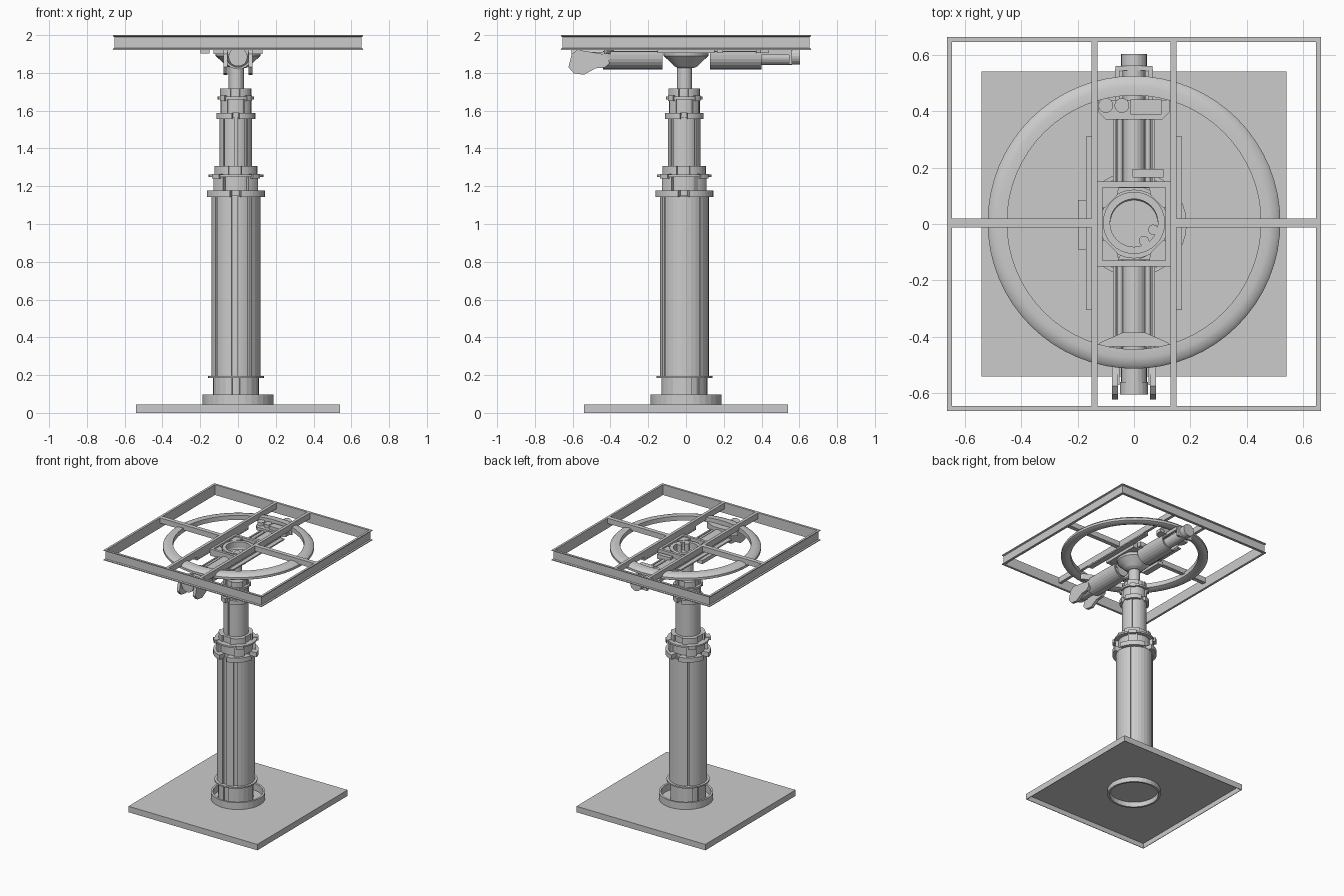
import bpy, bmesh
from math import sin, cos, pi, radians

if "Cube" in bpy.data.objects:
    bpy.data.objects.remove(bpy.data.objects["Cube"])

CX, CY = -0.011, -0.009   # column axis


def make(name, verts, faces, angle=None):
    me = bpy.data.meshes.new(name)
    me.from_pydata(verts, [], faces)
    bm = bmesh.new()
    bm.from_mesh(me)
    bmesh.ops.recalc_face_normals(bm, faces=bm.faces)
    bm.to_mesh(me)
    bm.free()
    ob = bpy.data.objects.new(name, me)
    bpy.context.collection.objects.link(ob)
    if angle:
        bpy.context.view_layer.objects.active = ob
        ob.select_set(True)
        bpy.ops.object.shade_smooth_by_angle(angle=radians(angle))
        ob.select_set(False)
    return ob


def box(name, x0, x1, y0, y1, z0, z1):
    v = [(x, y, z) for x in (x0, x1) for y in (y0, y1) for z in (z0, z1)]
    f = [(0, 1, 3, 2), (4, 5, 7, 6), (0, 1, 5, 4), (2, 3, 7, 6), (0, 2, 6, 4), (1, 3, 7, 5)]
    return make(name, v, f)


def lathe(name, prof, cx=0, cy=0, n=32, closed=False, angle=None):
    """Spin (radius, z) points; open profiles get end caps."""
    m = len(prof)
    v = [(cx + r * cos(2 * pi * i / n), cy + r * sin(2 * pi * i / n), z)
         for i in range(n) for r, z in prof]
    f = [(i * m + j, i * m + (j + 1) % m, (i + 1) % n * m + (j + 1) % m, (i + 1) % n * m + j)
         for i in range(n) for j in range(m if closed else m - 1)]
    if not closed:
        f += [tuple(i * m for i in range(n)), tuple(i * m + m - 1 for i in range(n))]
    return make(name, v, f, angle)


def square_sweep(name, prof):
    """Mitred square frame from a (half size, z) section."""
    m = len(prof)
    v = [(sx * r, sy * r, z) for sx, sy in ((1, 1), (-1, 1), (-1, -1), (1, -1)) for r, z in prof]
    return make(name, v, [(i * m + j, i * m + (j + 1) % m, (i + 1) % 4 * m + (j + 1) % m, (i + 1) % 4 * m + j)
                          for i in range(4) for j in range(m)])


def prism(name, pts, a, b, axis):
    """Extrude an outline from a to b along x, y or z."""
    put = {'x': lambda p, t: (t, p[0], p[1]), 'y': lambda p, t: (p[0], t, p[1]),
           'z': lambda p, t: (p[0], p[1], t)}[axis]
    n = len(pts)
    v = [put(p, a) for p in pts] + [put(p, b) for p in pts]
    f = [tuple(range(n)), tuple(range(n, 2 * n))]
    f += [(i, (i + 1) % n, n + (i + 1) % n, n + i) for i in range(n)]
    return make(name, v, f)


def circle(cx, cz, r, n=20):
    return [(cx + r * cos(2 * pi * i / n), cz + r * sin(2 * pi * i / n)) for i in range(n)]


def arc_block(name, r0, r1, z0, z1, a0, a1, n=6):
    angs = [radians(a0 + (a1 - a0) * i / n) for i in range(n + 1)]
    pts = [(CX + r1 * cos(a), CY + r1 * sin(a)) for a in angs]
    pts += [(CX + r0 * cos(a), CY + r0 * sin(a)) for a in reversed(angs)]
    return prism(name, pts, z0, z1, 'z')


# Base: shallow upturned pan (top sheet and skirt) with the socket ring passing through
box("base_top", -0.54, 0.54, -0.54, 0.54, 0.038, 0.045)
square_sweep("base_skirt", [(0.54, 0.0), (0.54, 0.04), (0.536, 0.04), (0.536, 0.0)])
lathe("base_ring", [(0.172, 0), (0.187, 0), (0.187, 0.097), (0.172, 0.097)], closed=True)

# Lower column socket with flange and shells
lathe("column_foot", [(0.112, 0.045), (0.112, 0.185), (0.148, 0.185), (0.148, 0.195), (0.12, 0.195)], CX, CY)
for i in range(3):
    arc_block("foot_shell", 0.105, 0.122, 0.045, 0.185, i * 120 - 80, i * 120 + 20)

# Lower tube with raised panels leaving slots
lathe("lower_tube", [(0.118, 0.19), (0.118, 1.15)], CX, CY, 36)
for a, w in ((-86, 24), (-50, 88), (40, 84), (130, 84), (220, 40)):
    arc_block("lower_tube_panel", 0.11, 0.13, 0.195, 1.145, a, a + w, 8)

# Upper tube and inner rod
lathe("upper_tube", [(0.078, 1.2), (0.078, 1.58)], CX, CY, 32)
for a, w in ((-86, 30), (-45, 84), (45, 84), (135, 84), (225, 40)):
    arc_block("upper_tube_panel", 0.07, 0.086, 1.3, 1.565, a, a + w, 8)
lathe("inner_rod", [(0.04, 1.6), (0.04, 1.88)], CX + 0.002, CY + 0.002, 24)


def clamp(tag, z, rb, rl, h):
    """Telescopic clamp: split lug ring, body, thin ring and top segments."""
    z1, z2, z3, z4 = h
    lathe(tag + "_clamp_body", [(rb * 0.9, z), (rb * 0.9, z1), (rb, z1), (rb, z2), (rl * 0.93, z2),
                                (rl * 0.93, z3), (rb * 0.93, z3), (rb * 0.93, z4)], CX, CY)
    for k in range(4):
        a = 90 * k + 10
        arc_block(tag + "_clamp_lug", rb * 0.8, rl, z, z1, a, a + 68, 8)
        arc_block(tag + "_clamp_brace", rb * 0.8, rl * 0.87, z1, z2, a + 20, a + 50, 4)
        arc_block(tag + "_clamp_segment", rb * 0.8, rb * 1.05, z3, z4, a + 5, a + 60, 6)
        arc_block(tag + "_clamp_tab", rb * 0.8, rl, z2 - 0.01, z3 + 0.004, a + 25, a + 45, 3)


clamp("lower", 1.143, 0.113, 0.156, (1.178, 1.25, 1.262, 1.307))
clamp("upper", 1.555, 0.082, 0.104, (1.588, 1.66, 1.675, 1.718))

# Swivel funnel under the head
lathe("head_funnel", [(0.04, 1.825), (0.06, 1.835), (0.118, 1.89), (0.122, 1.925), (0.1, 1.925), (0.085, 1.89)],
      0, 0, 32)

# Square head: walls, corner fillers, bearing ring and bolts
for s in (-1, 1):
    box("head_wall_side", s * 0.112, s * 0.13, -0.147, 0.152, 1.905, 1.955)
    box("head_wall_end", -0.13, 0.13, s * 0.13, s * 0.15, 1.905, 1.955)
    for t in (-1, 1):
        prism("head_corner", [(s * 0.13, t * 0.147), (s * 0.13, t * 0.05), (s * 0.1, t * 0.06), (s * 0.06, t * 0.1),
                              (s * 0.05, t * 0.147)], 1.91, 1.945, 'z')
lathe("head_bearing", [(0.085, 1.9), (0.11, 1.9), (0.11, 1.945), (0.085, 1.945)], 0, 0.004, closed=True)
for x, y in ((0.035, -0.06), (0.068, -0.02)):
    lathe("head_bolt", [(0.018, 1.885), (0.018, 1.945)], x, y, 16)
box("side_lock_box", -0.198, -0.15, -0.09, 0.085, 1.902, 1.93)

# Half-pipe troughs running along y, with rods inside
ZT = 1.894
outer = [(0.075 * cos(pi + pi * i / 12), ZT + 0.075 * sin(pi + pi * i / 12)) for i in range(13)]
inner = [(0.064 * cos(2 * pi - pi * i / 12), ZT + 0.064 * sin(2 * pi - pi * i / 12)) for i in range(13)]
trough = [(-0.075, 1.912)] + outer + [(0.075, 1.912), (0.064, 1.912)] + inner + [(-0.064, 1.912)]
for y0, y1 in ((-0.44, -0.125), (0.127, 0.4)):
    prism("trough", trough, y0, y1, 'y')
    for x in (-0.05, 0.05):
        prism("trough_rod", circle(x, 1.905, 0.011, 12), y0, y1, 'y')
prism("front_actuator", circle(0, 1.885, 0.046), -0.56, -0.125, 'y')
prism("rear_actuator", circle(0, 1.882, 0.04), 0.127, 0.56, 'y')
prism("front_cap", circle(0, 1.885, 0.05), -0.605, -0.56, 'y')
prism("rear_cap", circle(0, 1.89, 0.046), 0.56, 0.603, 'y')
box("rear_cap_flange", -0.066, 0.066, 0.545, 0.56, 1.845, 1.92)
for x in (-0.06, 0.06):
    box("rear_guide_rail", x - 0.008, x + 0.008, 0.4, 0.55, 1.895, 1.92)
    box("front_guide_rail", x - 0.008, x + 0.008, -0.57, -0.42, 1.875, 1.91)

# Front hood plate and rear bridge with knobs
prism("front_hood", [(-0.13, -0.435), (0.13, -0.435), (0.12, -0.42), (0.04, -0.385), (-0.04, -0.385), (-0.12, -0.42)],
      1.9, 1.945, 'z')
prism("rear_bridge", [(-0.1, 0.37), (0.1, 0.37), (0.125, 0.395), (0.125, 0.44), (-0.125, 0.44), (-0.125, 0.395)],
      1.905, 1.93, 'z')
box("rear_block", -0.012, 0.098, 0.388, 0.442, 1.92, 1.955)
for x in (-0.1, -0.043):
    lathe("rear_knob", [(0.026, 1.92), (0.026, 1.955)], x, 0.42, 20)
box("cross_clip", -0.005, 0.105, 0.165, 0.195, 1.905, 1.94)

# Twin pedal handles
pedal = [(-0.622, 1.83), (-0.605, 1.9), (-0.575, 1.922), (-0.45, 1.902), (-0.41, 1.88), (-0.405, 1.85),
         (-0.43, 1.828), (-0.48, 1.824), (-0.54, 1.79), (-0.595, 1.798)]
for x in (-0.067, 0.067):
    prism("pedal", pedal, x - 0.011, x + 0.011, 'x')

# Round rim under the top frame
lathe("round_rim", [(0.45, 1.94), (0.475, 1.93), (0.5, 1.928), (0.519, 1.938), (0.519, 1.955), (0.507, 1.968),
                    (0.48, 1.974), (0.45, 1.974)], 0, 0.006, 64, closed=True, angle=35)

# Top square frame: channel section with outward flanges
square_sweep("top_frame", [(0.645, 1.922), (0.662, 1.922), (0.662, 1.928), (0.653, 1.932), (0.653, 1.99),
                           (0.662, 1.994), (0.662, 2.0), (0.645, 2.0)])

# Frame bars and mounting angles
for s in (-1, 1):
    box("long_bar", s * 0.129, s * 0.151, -0.647, 0.647, 1.955, 2.0)
    box("cross_bar", s * 0.15, s * 0.647, -0.013, 0.019, 1.96, 2.0)
    box("mount_angle_foot", s * 0.129, s * 0.171, -0.305, 0.31, 1.927, 1.937)
    box("mount_angle_web", s * 0.13, s * 0.14, -0.305, 0.31, 1.927, 1.96)
